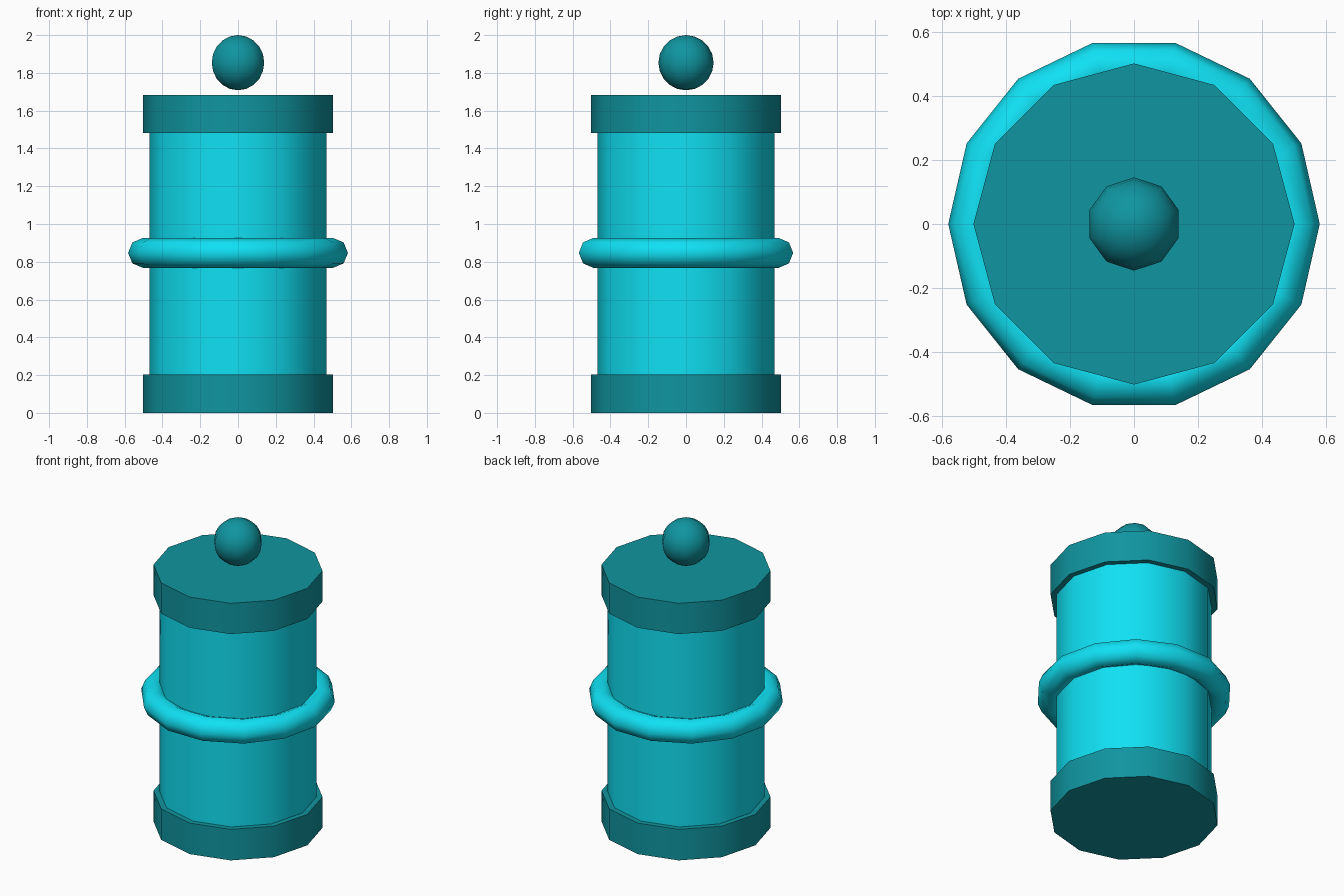
import bpy
from math import radians

if "Cube" in bpy.data.objects:
    bpy.data.objects.remove(bpy.data.objects["Cube"])


def material(name, color):
    mat = bpy.data.materials.new(name)
    mat.diffuse_color = color
    mat.use_nodes = True
    mat.node_tree.nodes["Principled BSDF"].inputs["Base Color"].default_value = mat.diffuse_color
    return mat


BRIGHT = material("bright_cyan", (0.005, 0.75, 0.9, 1))
DARK = material("dark_teal", (0.005, 0.3, 0.35, 1))


def finish(name, mat, angle):
    obj = bpy.context.object
    obj.name = name
    obj.data.materials.append(mat)
    bpy.ops.object.shade_smooth_by_angle(angle=radians(angle))


def drum(name, radius, z0, z1, mat):
    bpy.ops.mesh.primitive_cylinder_add(vertices=12, radius=radius, depth=z1 - z0,
                                        location=(0, 0, (z0 + z1) / 2))
    finish(name, mat, 40)


# Canister body with wider caps at both ends
drum("body", 0.468, 0.2, 1.485, BRIGHT)
drum("bottom_cap", 0.503, 0.0, 0.203, DARK)
drum("top_cap", 0.503, 1.482, 1.683, DARK)

# Ring around the middle
bpy.ops.mesh.primitive_torus_add(major_segments=14, minor_segments=8,
                                 major_radius=0.503, minor_radius=0.079,
                                 location=(0, 0, 0.847))
finish("middle_ring", BRIGHT, 60)

# Floating knob above the lid
bpy.ops.mesh.primitive_uv_sphere_add(segments=10, ring_count=10, radius=0.146,
                                     location=(0, 0, 1.854))
finish("knob", DARK, 60)
